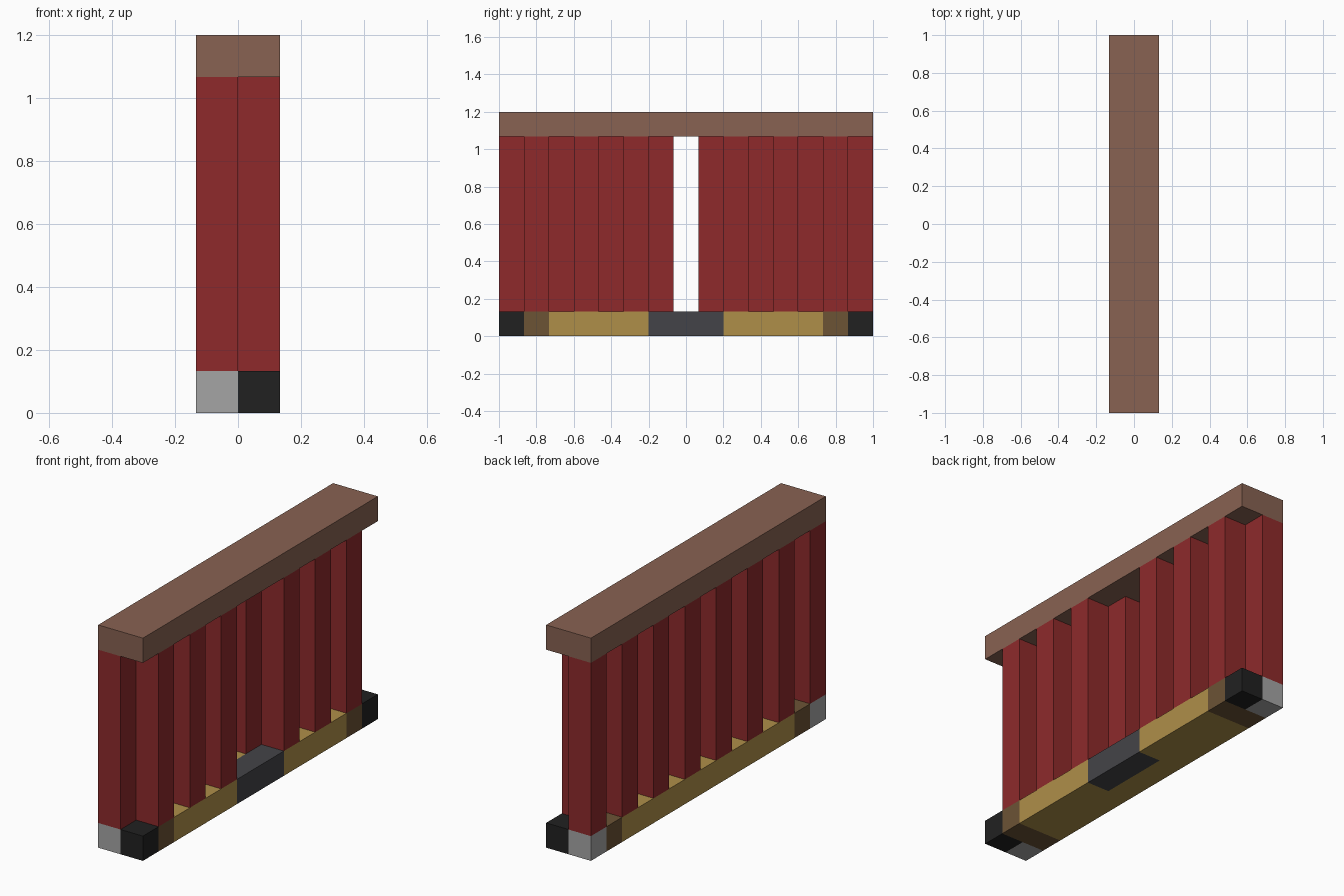
import bpy
import bmesh
from mathutils import Matrix, Vector

cube = bpy.data.objects.get("Cube")
if cube:
    bpy.data.objects.remove(cube, do_unlink=True)

U = 2 / 15   # one block; the model is 2 x 15 x 9 blocks


def linear(c):
    return c / 12.92 if c <= 0.04045 else ((c + 0.055) / 1.055) ** 2.4


def material(name, *rgb):
    color = [linear(c / 255) for c in rgb] + [1]
    mat = bpy.data.materials.new(name)
    mat.use_nodes = True
    mat.diffuse_color = color
    shader = mat.node_tree.nodes["Principled BSDF"]
    shader.inputs["Base Color"].default_value = color
    shader.inputs["Roughness"].default_value = 0.9
    return mat


wood = material("brown wood", 136, 98, 82)
red = material("red cloth", 142, 42, 43)
gray = material("light gray", 165, 165, 165)
black = material("black", 33, 33, 33)
slate = material("slate", 68, 68, 72)
tan = material("tan", 175, 143, 73)
umber = material("dark brown", 108, 83, 53)


def blocks(name, mat, boxes):
    """Boxes given as block ranges (x0, x1), (y0, y1), (z0, z1)."""
    bm = bmesh.new()
    for box in boxes:
        low, high = (Vector(corner) for corner in zip(*box))
        center = (low + high) / 2 - Vector((1, 7.5, 0))
        bmesh.ops.create_cube(bm, size=1, matrix=Matrix.Translation(center * U)
                              @ Matrix.Diagonal((high - low) * U).to_4x4())
    mesh = bpy.data.meshes.new(name)
    bm.to_mesh(mesh)
    bm.free()
    mesh.materials.append(mat)
    obj = bpy.data.objects.new(name, mesh)
    bpy.context.collection.objects.link(obj)


RIGHT, LEFT, BOTH = (0, 1), (1, 2), (0, 2)
FLOOR, CLOTH, BEAM = (0, 1), (1, 8), (8, 9)
LENGTH = 15


def both_ends(x, y, z):
    """A box and its mirror image at the other end."""
    return [(x, y, z), (x, (LENGTH - y[1], LENGTH - y[0]), z)]


# Top beam
blocks("top_beam", wood, [(BOTH, (0, LENGTH), BEAM)])

# Base strip, with different blocks at the ends and middle
blocks("base_gray_ends", gray, both_ends(RIGHT, (0, 1), FLOOR))
blocks("base_black_ends", black, both_ends(LEFT, (0, 1), FLOOR))
blocks("base_brown_bands", umber, both_ends(BOTH, (1, 2), FLOOR))
blocks("base_tan", tan, [(RIGHT, (2, 13), FLOOR)] + both_ends(LEFT, (2, 6), FLOOR))
blocks("base_slate_threshold", slate, [(LEFT, (6, 9), FLOOR)])

# Pleated curtains: folds alternate sides, with a gap in the middle
for name, start in (("front_curtain", 0), ("back_curtain", 8)):
    blocks(name, red, [(LEFT if y % 2 else RIGHT, (y, y + 1), CLOTH)
                       for y in range(start, start + 7)])
